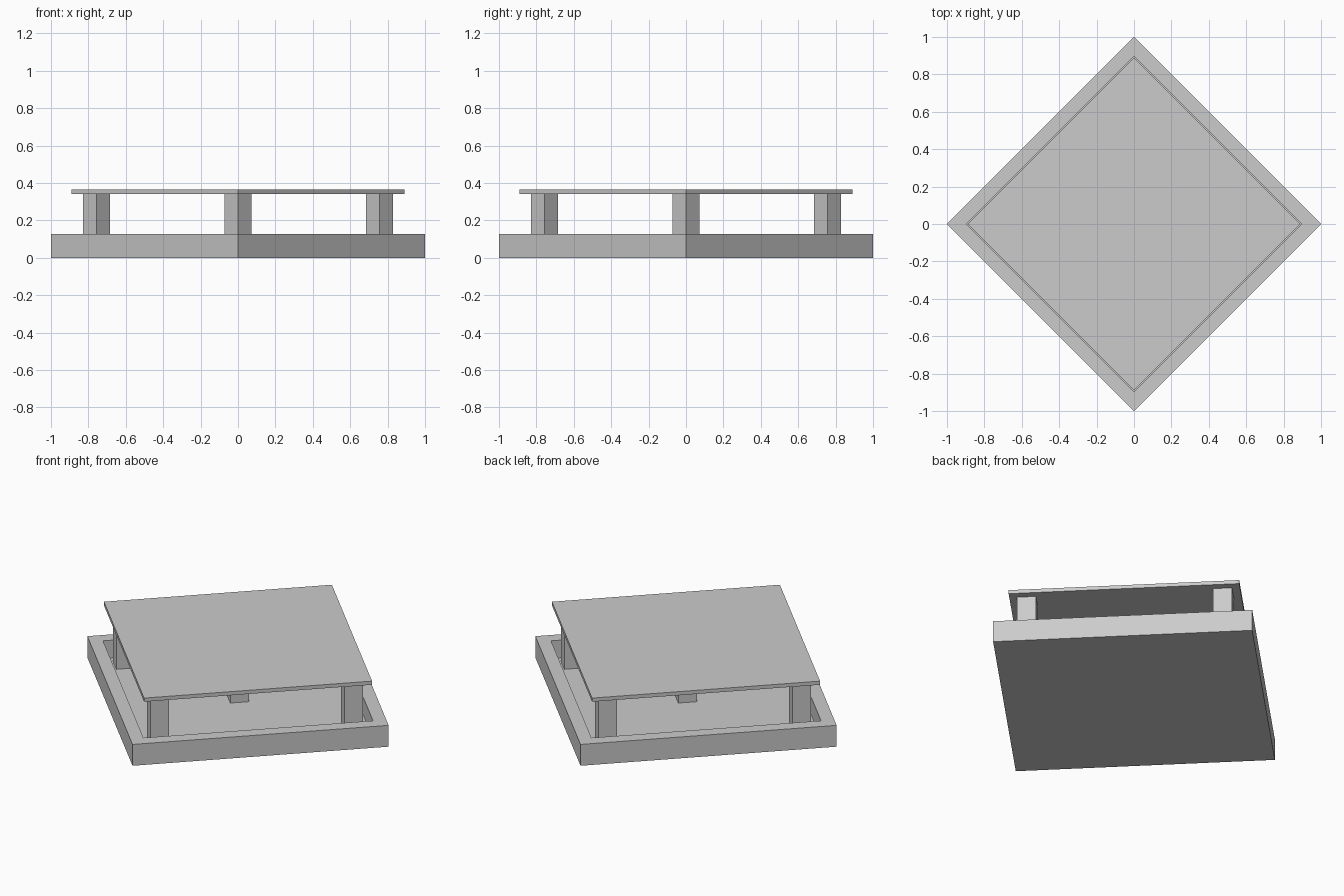
import bpy, bmesh
from math import sqrt

if "Cube" in bpy.data.objects:
    bpy.data.objects.remove(bpy.data.objects["Cube"])


def diamond(name, radius, z0, z1, x=0.0, y=0.0, rim=0.0, floor=0.0):
    """Square prism with corners on the x and y axes, optionally hollowed from the top."""
    bm = bmesh.new()
    base = bm.faces.new([bm.verts.new((x + radius * a, y + radius * b, z0))
                         for a, b in ((1, 0), (0, 1), (-1, 0), (0, -1))])
    ext = bmesh.ops.extrude_face_region(bm, geom=[base], use_keep_orig=True)["geom"]
    for v in [g for g in ext if isinstance(g, bmesh.types.BMVert)]:
        v.co.z = z1
    bmesh.ops.recalc_face_normals(bm, faces=bm.faces[:])
    if rim:
        top = max(bm.faces, key=lambda f: f.calc_center_median().z)
        bmesh.ops.inset_region(bm, faces=[top], thickness=rim)
        inner = bmesh.ops.extrude_face_region(bm, geom=[top])["geom"]
        for v in [g for g in inner if isinstance(g, bmesh.types.BMVert)]:
            v.co.z = floor
        if top.is_valid:
            bm.faces.remove(top)
        bmesh.ops.recalc_face_normals(bm, faces=bm.faces[:])
    mesh = bpy.data.meshes.new(name)
    bm.to_mesh(mesh)
    bm.free()
    obj = bpy.data.objects.new(name, mesh)
    bpy.context.collection.objects.link(obj)
    return obj


FLOOR, DECK, TOP = 0.022, 0.342, 0.364

# Tray base with a deep recess
diamond("base_tray", 1.0, 0.0, 0.128, rim=(1.0 - 0.853) / sqrt(2), floor=FLOOR)

# Corner posts and centre post standing on the recess floor
D = 0.757
for name, x, y in (("front_post", 0, -D), ("back_post", 0, D), ("left_post", -D, 0),
                   ("right_post", D, 0), ("centre_post", 0, 0)):
    diamond(name, 0.073, FLOOR, DECK, x, y)

# Thin top plate
diamond("top_plate", 0.89, DECK, TOP)
